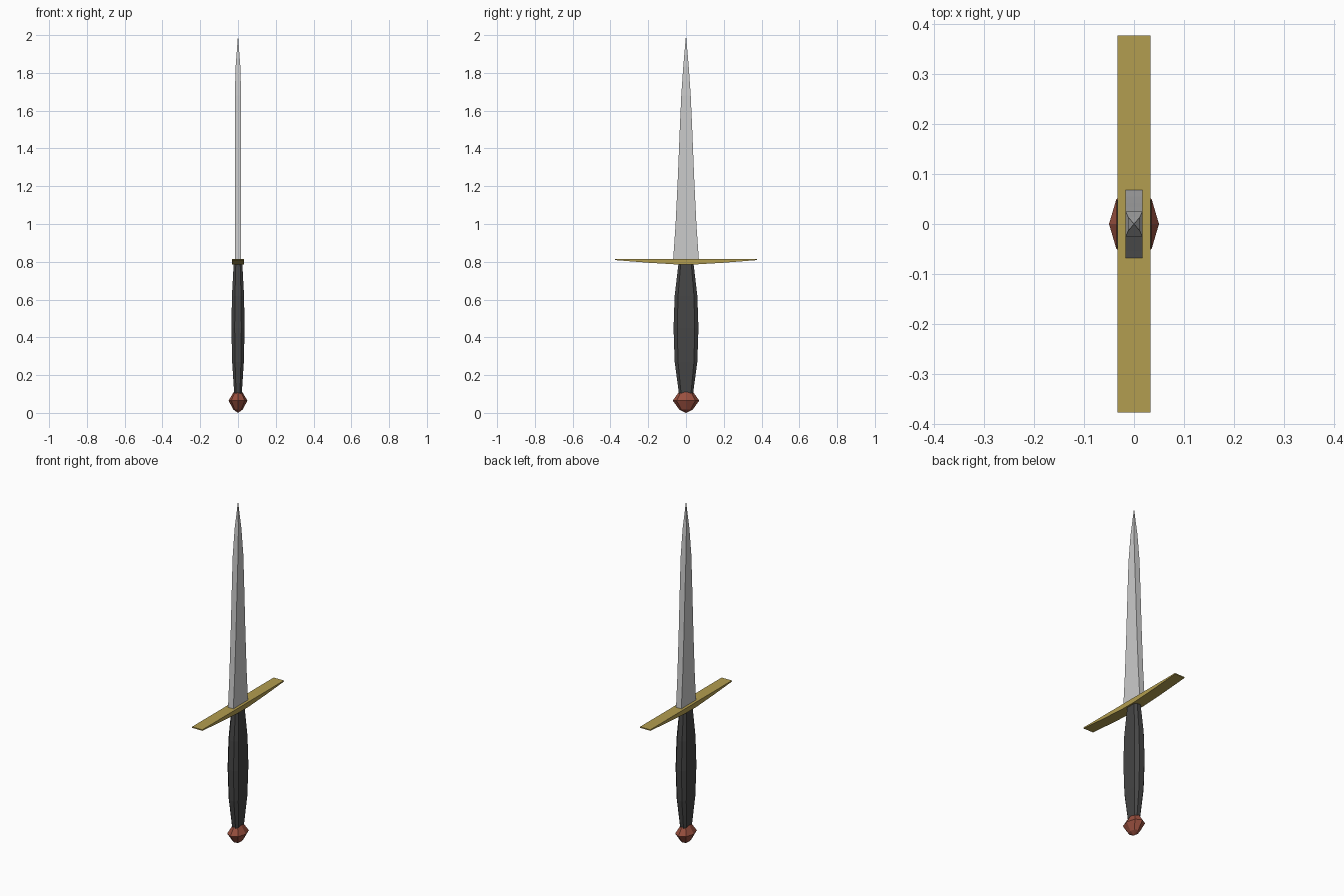
import bpy, bmesh, math

if "Cube" in bpy.data.objects:
    bpy.data.objects.remove(bpy.data.objects["Cube"])

def material(name, rgb):
    m = bpy.data.materials.new(name)
    m.diffuse_color = (*rgb, 1)
    m.use_nodes = True
    m.node_tree.nodes["Principled BSDF"].inputs["Base Color"].default_value = m.diffuse_color
    return m

def finish(bm, name, mat=None):
    bmesh.ops.remove_doubles(bm, verts=bm.verts, dist=0.0005)
    bmesh.ops.recalc_face_normals(bm, faces=bm.faces)
    mesh = bpy.data.meshes.new(name)
    bm.to_mesh(mesh)
    bm.free()
    ob = bpy.data.objects.new(name, mesh)
    bpy.context.collection.objects.link(ob)
    if mat:
        mesh.materials.append(mat)
    return ob

def loft(name, section, stations, mat=None):
    """Sweep a unit section up z; stations are (z, half x, half y)."""
    bm = bmesh.new()
    rings = []
    for z, hx, hy in stations:
        if hx == 0:
            rings.append([bm.verts.new((0, 0, z))] * len(section))
        else:
            rings.append([bm.verts.new((x * hx, y * hy, z)) for x, y in section])
    n = len(section)
    for a, b in zip(rings, rings[1:]):
        for i in range(n):
            j = (i + 1) % n
            bm.faces.new(list(dict.fromkeys((a[i], a[j], b[j], b[i]))))
    for ring in (rings[0], rings[-1]):
        if ring[0] != ring[1]:
            bm.faces.new(ring)
    return finish(bm, name, mat)

rect = [(-1, -1), (1, -1), (1, 1), (-1, 1)]
chamfered = [(1, -.7), (1, .7), (.5, 1), (-.5, 1),
             (-1, .7), (-1, -.7), (-.5, -1), (.5, -1)]
octagon = [(math.cos(i * math.pi / 4), math.sin(i * math.pi / 4)) for i in range(8)]

# Blade
loft("blade", rect, [(.81, .017, .068), (1.0, .017, .055), (1.25, .017, .043),
                     (1.5, .017, .033), (1.68, .017, .025), (1.84, .012, .014),
                     (2.0, 0, 0)])

# Grip
loft("grip", chamfered, [(.10, .02, .037), (.27, .031, .06), (.45, .035, .066),
                         (.62, .032, .06), (.79, .023, .04)],
     material("dark_leather", (.06, .06, .06)))

# Pommel
loft("pommel", octagon, [(0, 0, 0), (.018, .025, .036), (.065, .05, .07),
                         (.11, .023, .038)],
     material("red_brown", (.32, .08, .05)))

# Crossguard: flat top, tapering underside
half = [(.377, .815), (.377, .809), (.2, .795), (.05, .786)]
profile = half + [(-y, z) for y, z in reversed(half)]
bm = bmesh.new()
face = bm.faces.new([bm.verts.new((-.033, y, z)) for y, z in profile])
ext = bmesh.ops.extrude_face_region(bm, geom=[face])["geom"]
bmesh.ops.translate(bm, vec=(.066, 0, 0),
                    verts=[v for v in ext if isinstance(v, bmesh.types.BMVert)])
finish(bm, "crossguard", material("brass", (.45, .34, .08)))
